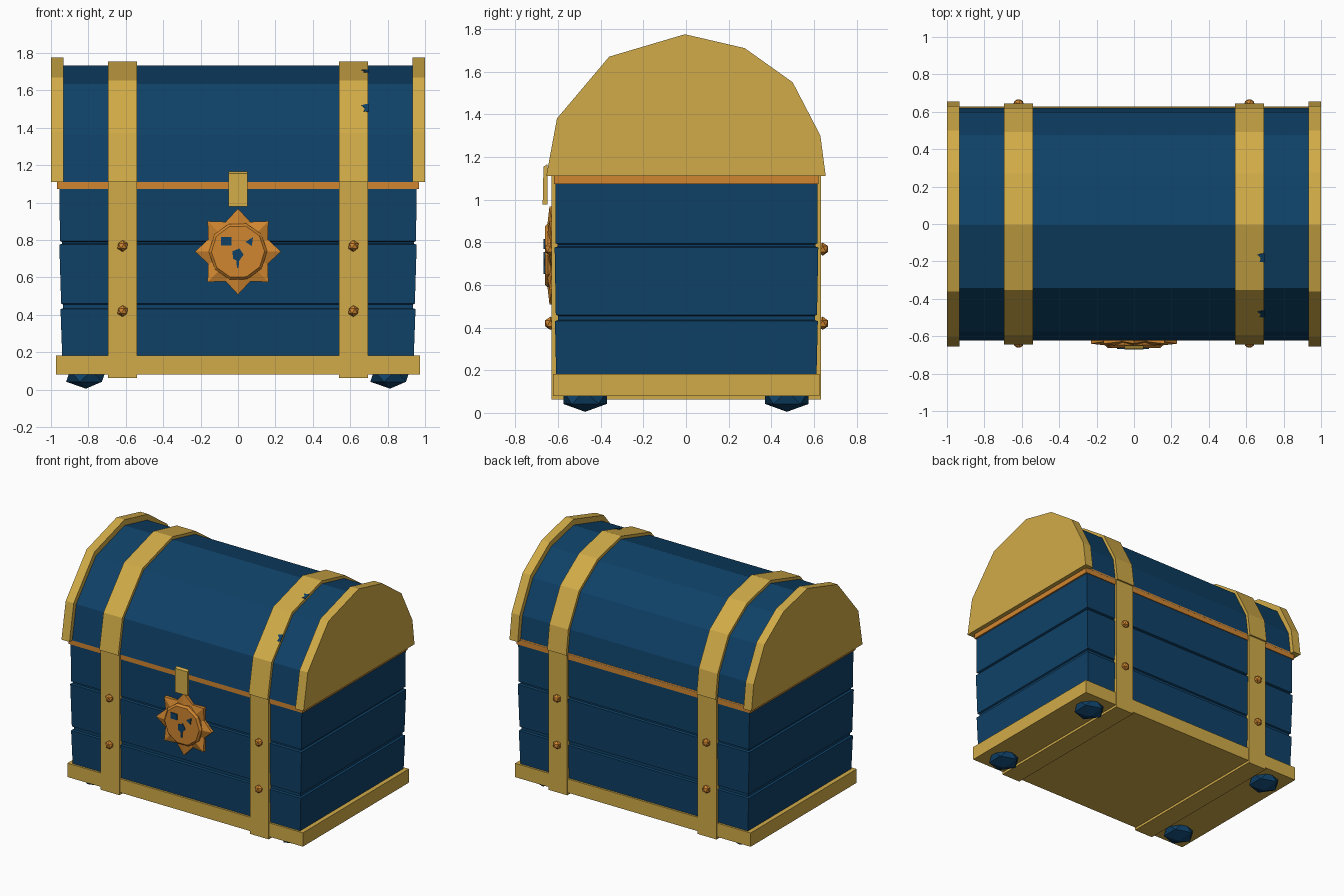
import bpy, bmesh, math
from mathutils import Vector

if "Cube" in bpy.data.objects:
    bpy.data.objects.remove(bpy.data.objects["Cube"])


def material(name, rgb):
    m = bpy.data.materials.new(name)
    m.diffuse_color = (*rgb, 1)
    m.use_nodes = True
    m.node_tree.nodes["Principled BSDF"].inputs["Base Color"].default_value = m.diffuse_color
    return m


GOLD = material("gold", (0.64, 0.41, 0.065))
BLUE = material("deep blue", (0.0045, 0.052, 0.135))
BRONZE = material("bronze", (0.63, 0.24, 0.03))


def finish(name, bm, mat):
    bmesh.ops.recalc_face_normals(bm, faces=bm.faces)
    me = bpy.data.meshes.new(name)
    bm.to_mesh(me)
    bm.free()
    me.materials.append(mat)
    ob = bpy.data.objects.new(name, me)
    bpy.context.collection.objects.link(ob)
    return ob


def loft(name, rings, mat):
    """Join closed rings of equal length and cap both ends."""
    bm = bmesh.new()
    vs = [[bm.verts.new(p) for p in r] for r in rings]
    n = len(vs[0])
    for a, b in zip(vs, vs[1:]):
        for i in range(n):
            j = (i + 1) % n
            bm.faces.new((a[i], a[j], b[j], b[i]))
    bm.faces.new(vs[0][::-1])
    bm.faces.new(vs[-1])
    return finish(name, bm, mat)


def prism(name, pts, offset, mat):
    off = Vector(offset)
    return loft(name, [pts, [Vector(p) + off for p in pts]], mat)


def rect(x, y0, y1, z):
    return [(-x, y0, z), (x, y0, z), (x, y1, z), (-x, y1, z)]


def box(name, x0, x1, y0, y1, z0, z1, mat):
    return prism(name, [(x0, y0, z0), (x1, y0, z0), (x1, y1, z0), (x0, y1, z0)],
                 (0, 0, z1 - z0), mat)


def gem(name, loc, size, mat):
    bm = bmesh.new()
    bmesh.ops.create_icosphere(bm, subdivisions=1, radius=1)
    for v in bm.verts:
        v.co = Vector([c * s + l for c, s, l in zip(v.co, size, loc)])
    return finish(name, bm, mat)


# Lid arch profile (y, z), scaled about the hinge line for each layer
ARCH = [(-0.655, 1.11), (-0.605, 1.38), (-0.36, 1.67), (-0.005, 1.775),
        (0.275, 1.71), (0.5, 1.55), (0.63, 1.30), (0.655, 1.11)]


def arch(x, sy, sz):
    return [(x, y * sy, 1.11 + (z - 1.11) * sz) for y, z in ARCH]


# Blue body: slight outward taper, with two plank grooves
rings = []
for z, inset in [(0.1, 0), (0.43, -0.006), (0.435, 0.008), (0.455, 0.008),
                 (0.46, -0.002), (0.775, -0.006), (0.78, 0.008), (0.79, 0.008),
                 (0.795, -0.002), (1.08, 0)]:
    t = (z - 0.1) / 0.98
    rings.append(rect(0.937 + 0.018 * t - inset, -0.607 - 0.004 * t + inset,
                      0.61 + 0.006 * t - inset, z))
loft("chest_body", rings, BLUE)

# Base frame and bronze rim
box("base_frame", -0.973, 0.973, -0.624, 0.627, 0.08, 0.183, GOLD)
box("rim", -0.967, 0.967, -0.618, 0.622, 1.073, 1.122, BRONZE)

# Lid barrel and the two solid end caps
prism("lid", arch(-0.95, 0.95, 0.935), (1.9, 0, 0), BLUE)
prism("lid_cap_left", arch(-1.0, 1, 1), (0.066, 0, 0), GOLD)
prism("lid_cap_right", arch(1.0, 1, 1), (-0.068, 0, 0), GOLD)

# Straps with rivets, and the feet
for side, sx in (("left", -1), ("right", 1)):
    c = 0.617 * sx
    a, b = c - 0.078, c + 0.078
    outer, inner = arch(a, 0.983, 0.968), arch(a, 0.94, 0.925)
    prism("lid_strap_" + side, outer + inner[::-1], (b - a, 0, 0), GOLD)
    prism("body_strap_" + side,
          [(a, -0.63, 1.11), (a, -0.63, 0.062), (a, 0.632, 0.062), (a, 0.632, 1.11),
           (a, 0.6, 1.11), (a, 0.6, 0.085), (a, -0.6, 0.085), (a, -0.6, 1.11)],
          (b - a, 0, 0), GOLD)
    for end, y in (("front", -0.636), ("back", 0.641)):
        for level, z in (("lower", 0.42), ("upper", 0.768)):
            gem(f"rivet_{end}_{side}_{level}", (c, y, z), (0.031, 0.029, 0.031), BRONZE)
        gem(f"foot_{end}_{side}", (0.813 * sx, math.copysign(0.473, y), 0.072),
            (0.118, 0.12, 0.067), BLUE)

# Chips in the edge of the right strap
for i, (seg, t, h) in enumerate(((2, 0.5, 0.026), (1, 0.48, 0.028))):
    prof = [Vector(p) for p in arch(0, 0.983, 0.968)]
    d = (prof[seg + 1] - prof[seg]).normalized()
    p = prof[seg].lerp(prof[seg + 1], t)
    nrm = Vector((0, -d.z, d.y))
    shape = [(0.698, -h), (0.672, -h * 0.9), (0.678, -h * 0.1), (0.66, h * 0.6),
             (0.676, h * 0.8), (0.698, h)]
    prism(f"strap_chip_{i + 1}",
          [Vector((x, 0, 0)) + p + d * s - nrm * 0.003 for x, s in shape],
          nrm * 0.006, BLUE)

# Hasp, tipped slightly outward
prism("hasp", [(-0.051, -0.65, 1.165), (-0.051, -0.668, 1.155), (-0.051, -0.672, 0.978),
               (-0.051, -0.65, 0.978)], (0.102, 0, 0), GOLD)

# Sun badge: ridged eight-point star with a ten-sided disc
CZ = 0.738


def around(n, r, y, turn=0):
    out = []
    for i in range(n):
        a = 2 * math.pi * i / n + turn
        k = r[i % len(r)]
        out.append((k * math.sin(a), y[i % len(y)], CZ + k * math.cos(a)))
    return out


loft("sun_rays", [around(16, (0.23, 0.172), (-0.612,)),
                  around(16, (0.23, 0.172), (-0.64, -0.628)),
                  around(16, (0.1,), (-0.655, -0.645))], BRONZE)
loft("sun_disc", [around(10, (0.156,), (-0.615,), 0.3),
                  around(10, (0.156,), (-0.648,), 0.3),
                  around(10, (0.142,), (-0.662,), 0.3)], BRONZE)

# Lock openings on the disc
marks = {
    "square_hole": [(-0.09, 0.815), (-0.036, 0.815), (-0.036, 0.77), (-0.09, 0.77)],
    "triangle_hole": [(0.04, 0.79), (0.08, 0.815), (0.074, 0.768)],
    "keyhole": [(-0.03, 0.74), (0.008, 0.755), (0.03, 0.722), (0.006, 0.688),
                (0.003, 0.65), (-0.006, 0.65), (-0.008, 0.69), (-0.026, 0.7)],
}
for name, pts in marks.items():
    prism(name, [(x, -0.66, z) for x, z in pts], (0, -0.008, 0), BLUE)
